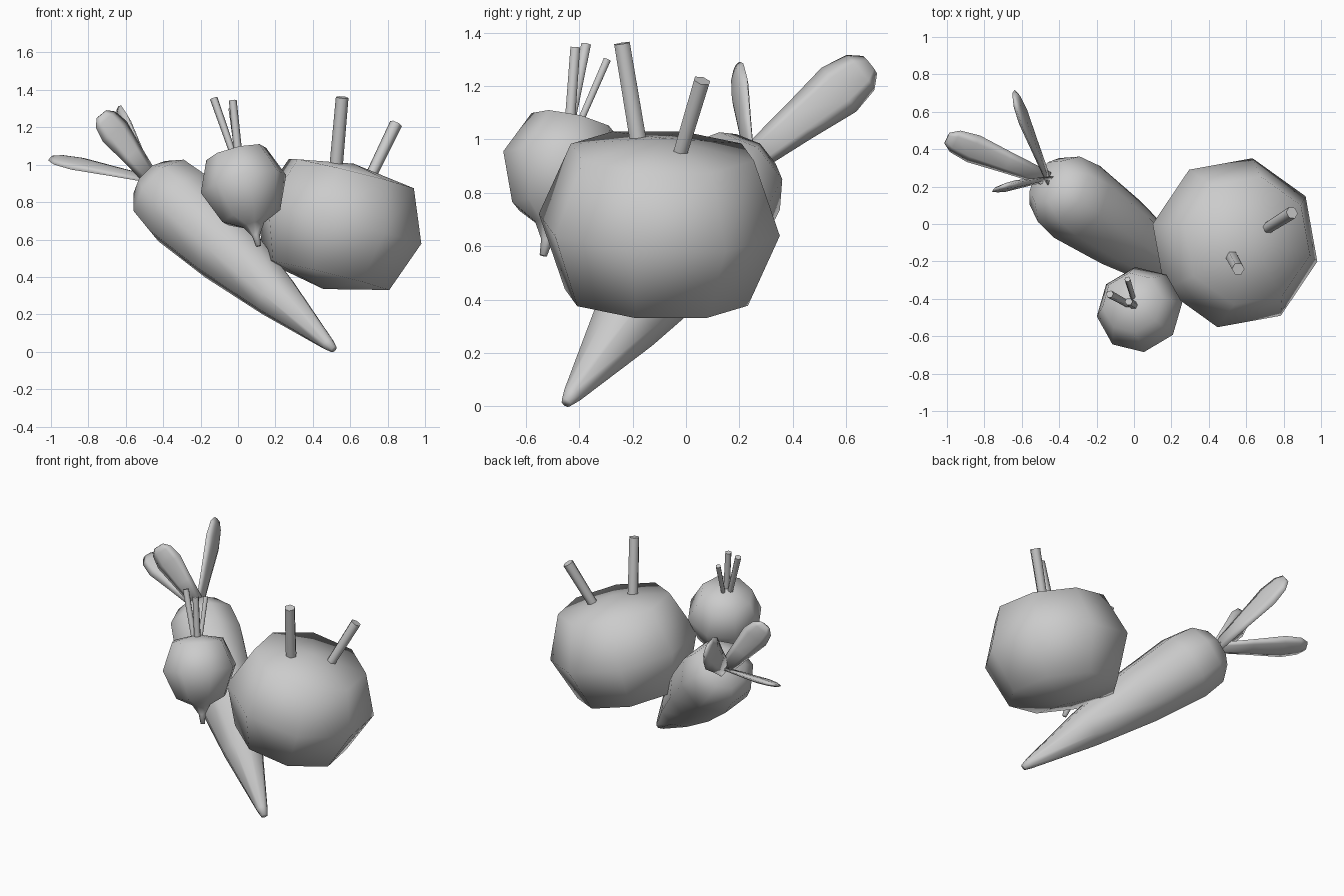
import bpy, bmesh, math
from mathutils import Vector

if "Cube" in bpy.data.objects:
    bpy.data.objects.remove(bpy.data.objects["Cube"])


def loft(name, base, tip, rings, sides=8, side_dir=(1, 0, 0), phase=0.0, flat=1.0, angle=180):
    """Skin rings of (distance along axis, radius) from base towards tip; radius 0 is a pole."""
    base, tip = Vector(base), Vector(tip)
    axis = (tip - base).normalized()
    u = Vector(side_dir)
    u = (u - axis * u.dot(axis)).normalized()
    v = axis.cross(u)
    bm = bmesh.new()
    loops = []
    for s, r in rings:
        c = base + axis * s
        if r == 0:
            loops.append([bm.verts.new(c)])
            continue
        loop = []
        for k in range(sides):
            a = math.radians(phase) + 2 * math.pi * k / sides
            loop.append(bm.verts.new(c + u * (r * math.cos(a)) + v * (r * flat * math.sin(a))))
        loops.append(loop)
    for a, b in zip(loops, loops[1:]):
        for k in range(sides):
            j = (k + 1) % sides
            if len(a) == 1:
                bm.faces.new((a[0], b[j], b[k]))
            elif len(b) == 1:
                bm.faces.new((a[k], a[j], b[0]))
            else:
                bm.faces.new((a[k], a[j], b[j], b[k]))
    for end in (loops[0], loops[-1]):
        if len(end) > 1:
            bm.faces.new(end)
    bmesh.ops.recalc_face_normals(bm, faces=bm.faces)
    mesh = bpy.data.meshes.new(name)
    bm.to_mesh(mesh)
    bm.free()
    ob = bpy.data.objects.new(name, mesh)
    bpy.context.collection.objects.link(ob)
    bpy.context.view_layer.objects.active = ob
    ob.select_set(True)
    bpy.ops.object.shade_smooth_by_angle(angle=math.radians(angle))
    ob.select_set(False)
    return ob


def stem(name, base, tip, r0, r1, sides=6):
    length = (Vector(tip) - Vector(base)).length
    loft(name, base, tip, [(0, r0), (length, r1)], sides, angle=65)


# Carrot root, from pointed tip to crown
loft("carrot_root", (0.50, -0.44, 0.025), (-0.48, 0.24, 0.935),
     [(-0.02, 0.02), (0.03, 0.036), (0.46, 0.13), (0.87, 0.197), (1.23, 0.228),
      (1.38, 0.208), (1.47, 0.13), (1.49, 0)], 8)

# Carrot leaves: flattened paddles, widest near the tip
for i, (tip, side, w) in enumerate([
        ((-1.00, 0.46, 1.035), (0.42, 0.90, 0.39), 0.085),
        ((-0.73, 0.19, 1.27), (0.75, 0.30, 0.58), 0.088),
        ((-0.64, 0.69, 1.28), (0.0, -0.60, 0.77), 0.105)]):
    base = Vector((-0.46, 0.24, 0.92))
    n = (Vector(tip) - base).length
    loft(f"carrot_leaf_{i + 1}", base, tip,
         [(0, w * 0.5), (n * 0.4, w * 0.75), (n * 0.74, w), (n * 0.92, w * 0.8), (n, w * 0.4)],
         6, side, 0, 0.25)

# Large round vegetable with a tilted octagonal body
axis = Vector((0.235, 0.04, 0.97)).normalized()
center = Vector((0.54, -0.10, 0.68))
loft("round_body", center, center + axis,
     [(-0.355, 0), (-0.28, 0.352), (0, 0.463), (0.28, 0.352), (0.335, 0)], 8, phase=-12)
stem("round_stem_1", (0.52, -0.17, 0.94), (0.557, -0.24, 1.36), 0.036, 0.034)
stem("round_stem_2", (0.70, -0.03, 0.92), (0.845, 0.06, 1.22), 0.03, 0.034)

# Small radish with a tapering root
loft("radish_body", (0.11, -0.535, 0.565), (-0.02, -0.41, 1.10),
     [(0, 0.014), (0.06, 0.022), (0.12, 0.06), (0.17, 0.16), (0.35, 0.236),
      (0.52, 0.165), (0.555, 0)], 8, phase=6)
for i, (base, tip, r0, r1) in enumerate([
        ((-0.03, -0.43, 1.07), (-0.13, -0.375, 1.355), 0.018, 0.021),
        ((-0.005, -0.395, 1.07), (-0.035, -0.295, 1.30), 0.014, 0.016),
        ((0.0, -0.435, 1.07), (-0.028, -0.415, 1.345), 0.022, 0.021)]):
    stem(f"radish_stem_{i + 1}", base, tip, r0, r1)
